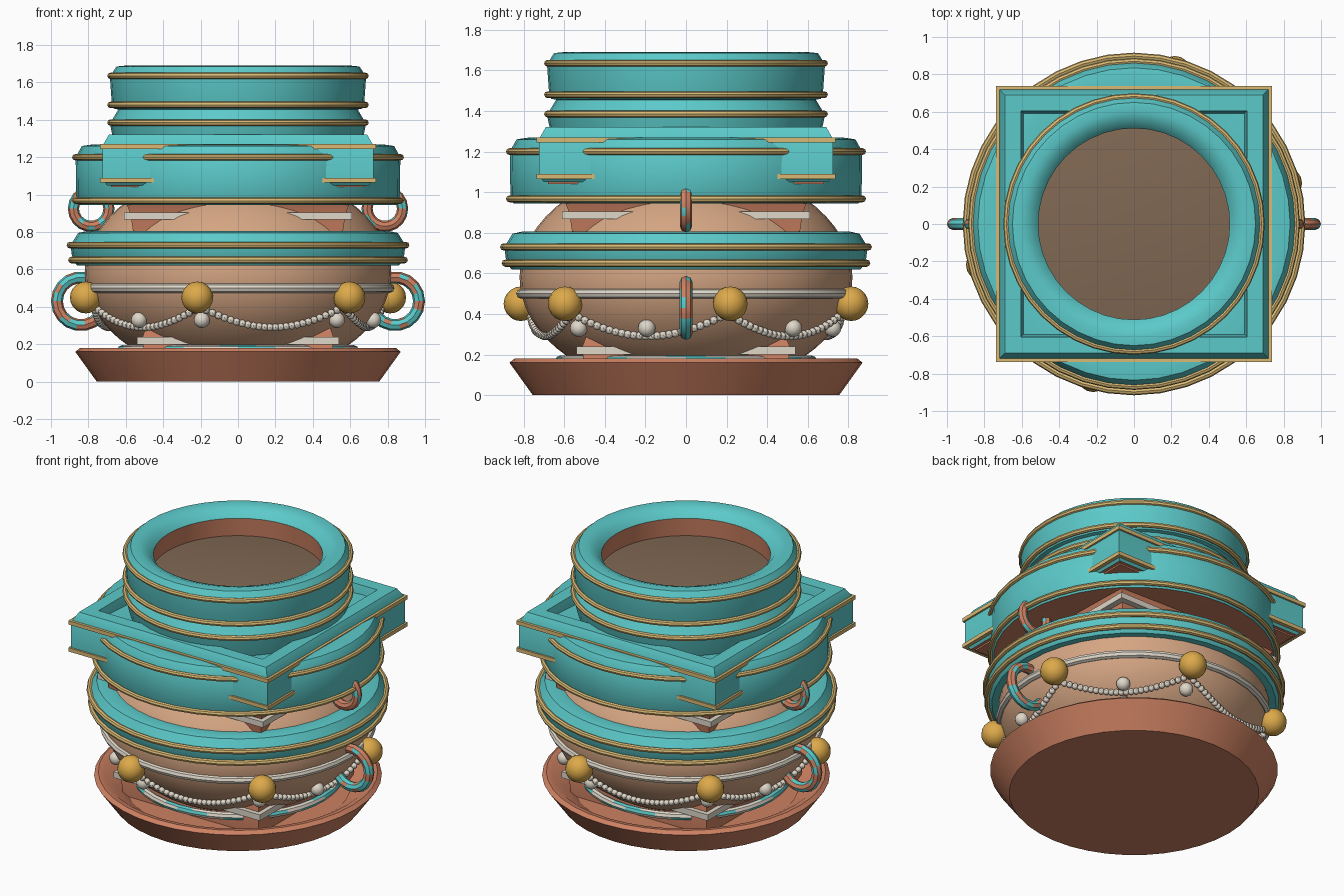
import bpy, bmesh, math, random
from mathutils import Matrix, Vector

if "Cube" in bpy.data.objects:
    bpy.data.objects.remove(bpy.data.objects["Cube"])
random.seed(4)
TAU = math.tau


def material(name, *srgb):
    m = bpy.data.materials.new(name)
    m.use_nodes = True
    col = [(c / 255) ** 2.2 for c in srgb] + [1]
    m.diffuse_color = col
    m.node_tree.nodes["Principled BSDF"].inputs["Base Color"].default_value = col
    return m


teal = material("teal glaze", 92, 200, 200)
clay = material("terracotta", 204, 128, 98)
tan = material("tan clay", 212, 164, 130)
soil_mat = material("soil brown", 128, 104, 84)
trim = material("pale gold trim", 216, 184, 116)
gold = material("gold", 220, 168, 76)
white = material("off white", 222, 214, 200)


def finish(name, bm, mats):
    bmesh.ops.remove_doubles(bm, verts=bm.verts, dist=0.0001)
    bmesh.ops.recalc_face_normals(bm, faces=bm.faces)
    me = bpy.data.meshes.new(name)
    bm.to_mesh(me)
    bm.free()
    for m in mats:
        me.materials.append(m)
    ob = bpy.data.objects.new(name, me)
    bpy.context.collection.objects.link(ob)
    return ob


def lathe(name, profile, mats, seg=40, closed=False, rule=None):
    """Spin (radius, z) points; four sides make a square of that half width."""
    bm = bmesh.new()
    k, turn = (math.sqrt(2), 0.5) if seg == 4 else (1, 0)
    rings = []
    for i in range(seg):
        a = TAU * (i + turn) / seg
        rings.append([bm.verts.new((r * k * math.cos(a), r * k * math.sin(a), z))
                      for r, z in profile])
    n = len(profile)
    for i in range(seg):
        p, q = rings[i], rings[(i + 1) % seg]
        for j in range(n if closed else n - 1):
            l = (j + 1) % n
            f = bm.faces.new((p[j], q[j], q[l], p[l]))
            if rule:
                f.material_index = rule(i, j)
    return finish(name, bm, mats)


def torus(name, R, z, r, mats, seg=40, sides=8, rule=None):
    pts = [(R + r * math.cos(TAU * j / sides), z + r * math.sin(TAU * j / sides))
           for j in range(sides)]
    return lathe(name, pts, mats, seg, True, rule)


def square_band(name, half, z0, z1, mat, depth=0.08):
    pts = [(half - depth, z0), (half, z0), (half, z1), (half - depth, z1)]
    return lathe(name, pts, [mat], 4, True)


def globe_radius(z):
    return 0.82 * math.sqrt(1 - ((z - 0.58) / 0.556) ** 2)


def on_globe(deg, z, out=0.0):
    a, r = math.radians(deg), globe_radius(z) + out
    return Vector((r * math.sin(a), -r * math.cos(a), z))


def balls(name, places, r, mat, u=8, v=6):
    bm = bmesh.new()
    for p in places:
        bmesh.ops.create_uvsphere(bm, u_segments=u, v_segments=v, radius=r,
                                  matrix=Matrix.Translation(p))
    return finish(name, bm, [mat])


# Saucer
lathe("saucer", [(0, 0), (0.755, 0), (0.87, 0.16), (0.845, 0.18), (0.81, 0.175),
                 (0.68, 0.08), (0, 0.07)], [clay])

# Round body
lathe("body", [(globe_radius(0.08 + 0.05 * i), 0.08 + 0.05 * i) for i in range(19)], [tan])

# Foot: square plinth, white square band and mottled ring
lathe("foot_block", [(0.50, 0.07), (0.51, 0.24), (0.475, 0.34)], [clay], 4)
square_band("foot_band", 0.54, 0.20, 0.24, white)
torus("foot_ring", 0.62, 0.17, 0.025, [white, teal],
      rule=lambda i, j: int((i + j) % 5 < 2))

# Shoulder block with its white square band
lathe("shoulder_block", [(0.555, 0.76), (0.57, 0.865), (0.58, 0.91), (0.60, 0.96)], [clay], 4)
square_band("shoulder_band", 0.61, 0.867, 0.905, white)

# Lower teal rim
lathe("lower_rim", [(0.72, 0.62), (0.86, 0.62), (0.885, 0.65), (0.895, 0.73),
                    (0.855, 0.795), (0.81, 0.805), (0.72, 0.79)], [teal], closed=True)
for k, (R, z) in enumerate([(0.89, 0.65), (0.898, 0.73)]):
    torus("lower_rim_trim_%d" % k, R, z, 0.018, [trim])

# Upper teal collar with a terracotta underside
lathe("collar", [(0.58, 0.955), (0.85, 0.945), (0.865, 0.97), (0.868, 1.2), (0.835, 1.26),
                 (0.78, 1.268), (0.60, 1.25)], [teal, clay], closed=True,
      rule=lambda i, j: int(j in (0, 6)))
for k, z in enumerate((0.967, 1.2)):
    torus("collar_trim_%d" % k, 0.87, z, 0.017, [trim])

# Square tray cutting through the collar
lathe("square_tray", [(0.58, 1.05), (0.70, 1.05), (0.725, 1.08), (0.725, 1.26),
                      (0.69, 1.322), (0.605, 1.322), (0.585, 1.24)], [teal, clay], 4, True,
      rule=lambda i, j: int(j == 0))
for k, z in enumerate((1.065, 1.245)):
    square_band("tray_trim_%d" % k, 0.737, z, z + 0.025, trim, 0.03)
square_band("tray_lower_edge", 0.68, 1.04, 1.055, clay, 0.1)

# Stepped neck: two teal tiers, rolled lip and terracotta inside wall
lathe("neck", [(0.65, 1.24), (0.67, 1.31), (0.685, 1.38), (0.64, 1.455), (0.665, 1.46),
               (0.675, 1.49), (0.685, 1.63), (0.65, 1.685), (0.60, 1.69), (0.545, 1.67),
               (0.512, 1.63), (0.525, 1.46)], [teal, clay], rule=lambda i, j: int(j > 9))
for k, z in enumerate((1.385, 1.48, 1.635)):
    torus("neck_trim_%d" % k, 0.682, z, 0.017, [trim])
lathe("soil", [(0.525, 1.51), (0.40, 1.525), (0.20, 1.54), (0, 1.545)], [soil_mat])

# Belt, bosses and beaded swags
torus("belt", 0.812, 0.5, 0.025, [white])
starts = range(-15, 345, 60)
balls("bosses", [on_globe(a, 0.45, 0.045) for a in starts], 0.085, gold, 16, 10)
beads = []
count = 25
for a in starts:
    for i in range(count):
        t = i / count
        z = 0.40 - 0.11 * (1 - (2 * t - 1) ** 2)
        beads.append(on_globe(a + 60 * t, z, 0.015))
balls("swag_beads", beads, 0.02, white)
balls("large_beads", [on_globe(a + q, 0.33, 0.015) for q in range(0, 360, 90)
                      for a in (-45, -15)], 0.043, white, 12, 8)

# Mottled ring handles on both sides
for side, s in (("left", 1), ("right", -1)):
    for level, x, z, R, r, share in (("lower", 0.84, 0.43, 0.128, 0.032, 0.5),
                                     ("upper", 0.785, 0.925, 0.095, 0.03, 0.25)):
        ob = torus("%s_handle_%s" % (level, side), R, 0, r, [clay, teal], 18, 8,
                   lambda i, j: int(random.random() < share))
        ob.data.transform(Matrix.Translation((s * x, 0, z))
                          @ Matrix.Rotation(math.pi / 2, 4, "X"))

# Smooth shading with crisp edges
bpy.ops.object.select_all(action="DESELECT")
for ob in bpy.context.scene.objects:
    if ob.type == "MESH":
        ob.select_set(True)
        bpy.context.view_layer.objects.active = ob
bpy.ops.object.shade_smooth_by_angle(angle=math.radians(35))
